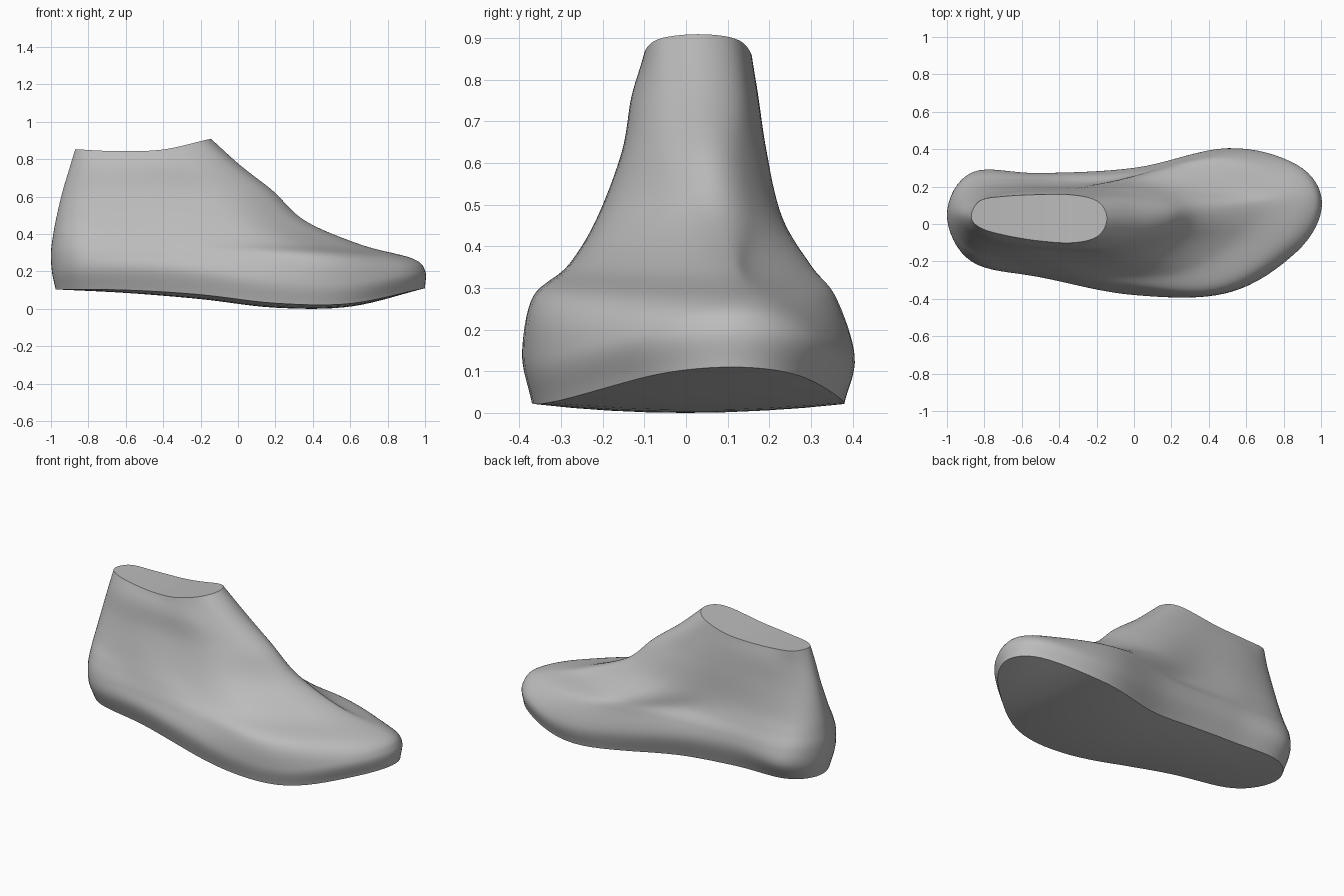
import bpy
import bmesh
import math
from mathutils import Vector

if "Cube" in bpy.data.objects:
    bpy.data.objects.remove(bpy.data.objects["Cube"], do_unlink=True)

AROUND = 96      # points around each outline
STEPS = 8        # rows between two outlines
ACROSS = 8       # strips across the sole and the top


def spline(values, t, closed=False):
    """Catmull-Rom through evenly spaced values; t counts in values."""
    n = len(values)
    i = math.floor(t) if closed else max(0, min(math.floor(t), n - 2))
    f = t - i

    def pick(k):
        if closed:
            return values[k % n]
        if k < 0:
            return values[0] * 2 - values[1]
        if k >= n:
            return values[-1] * 2 - values[-2]
        return values[k]

    a, b, c, d = (pick(i + k) for k in (-1, 0, 1, 2))
    return b + (c - a) * (f / 2) + (a * 2 - b * 5 + c * 4 - d) * (f * f / 2) \
        + ((b - c) * 3 + d - a) * (f * f * f / 2)


def sole_height(x):
    return spline([.105, .085, .052, .006, .012, .11], (x + 1) / .4)


def top_height(x):
    return spline([.855, .843, .852, .908], (x + .9) / .25)


def outline(back, front, height, right, left):
    """Closed loop from heel along the right side to the toe and back.
    back and front are (x, y); right and left list y from heel to toe."""
    ys = [back[1], *right, front[1], *reversed(left)]
    middle, half = (back[0] + front[0]) / 2, (front[0] - back[0]) / 2
    loop = []
    for k in range(AROUND):
        angle = 2 * math.pi * k / AROUND
        x = middle - half * math.cos(angle)
        y = spline(ys, k * len(ys) / AROUND, closed=True)
        loop.append(Vector((x, y, height(x, angle))))
    return loop


def slope(heel, toe):
    """Height that runs evenly from the heel to the toe of an outline."""
    return lambda x, angle: heel + (toe - heel) * (1 - math.cos(angle)) / 2


def sole_lift(angle):
    return .025 * math.sin(angle) ** 2


# Outlines from the sole edge up to the top edge
outlines = [
    outline((-.975, .05), (1, .11), lambda x, a: sole_height(x) + sole_lift(a),
            [-.165, -.25, -.355, -.345, -.12], [.225, .235, .265, .38, .295]),
    outline((-.995, .05), (1, .11),
            lambda x, a: sole_height(x) + .095 + 2 * sole_lift(a),
            [-.2, -.285, -.38, -.368, -.15], [.275, .27, .3, .405, .315]),
    outline((-1, .05), (.93, .11), slope(.3, .27),
            [-.195, -.265, -.34, -.35, -.12], [.26, .265, .275, .36, .245]),
    outline((-.99, .05), (.66, .1), slope(.385, .342),
            [-.16, -.225, -.275, -.25, -.06], [.215, .235, .225, .3, .165]),
    outline((-.975, .05), (.36, .07), slope(.47, .47),
            [-.11, -.18, -.21, -.195, -.06], [.175, .205, .2, .23, .16]),
    outline((-.94, .05), (.185, .05), slope(.62, .632),
            [-.065, -.13, -.15, -.145, -.06], [.14, .18, .187, .19, .135]),
    outline((-.9, .045), (.015, .035), slope(.755, .765),
            [-.045, -.1, -.125, -.125, -.065], [.125, .165, .173, .168, .13]),
    outline((-.87, .04), (-.145, .03), lambda x, a: top_height(x),
            [-.02, -.06, -.09, -.1, -.065], [.125, .148, .157, .155, .12]),
]

bm = bmesh.new()

# Side wall lofted through the outlines
rows = []
for r in range((len(outlines) - 1) * STEPS + 1):
    rows.append([bm.verts.new(spline([o[k] for o in outlines], r / STEPS))
                 for k in range(AROUND)])
for low, high in zip(rows, rows[1:]):
    for k in range(AROUND):
        n = (k + 1) % AROUND
        bm.faces.new((low[k], low[n], high[n], high[k]))


def cap(loop, bulge):
    """Close a loop with strips between matching right and left points."""
    half = AROUND // 2
    heel, toe = loop[0], loop[half]
    lines = []
    for k in range(1, half):
        a, b = loop[k], loop[-k]
        line = [a]
        for j in range(1, ACROSS):
            t = j / ACROSS
            p = a.co.lerp(b.co, t)
            p.z -= bulge(2 * math.pi * k / AROUND) * (1 - (2 * t - 1) ** 2)
            line.append(bm.verts.new(p))
        lines.append(line + [b])
    for one, two in zip(lines, lines[1:]):
        for j in range(ACROSS):
            bm.faces.new((one[j], one[j + 1], two[j + 1], two[j]))
    for j in range(ACROSS):
        bm.faces.new((heel, lines[0][j + 1], lines[0][j]))
        bm.faces.new((toe, lines[-1][j], lines[-1][j + 1]))


# Gently bulging sole and flat top
cap(rows[0], sole_lift)
cap(rows[-1], lambda angle: 0)

bmesh.ops.recalc_face_normals(bm, faces=bm.faces)
mesh = bpy.data.meshes.new("shoe_last")
bm.to_mesh(mesh)
bm.free()
last = bpy.data.objects.new("shoe_last", mesh)
bpy.context.collection.objects.link(last)

# Single grey material
grey = bpy.data.materials.new("plain grey")
grey.use_nodes = True
colour = (.5, .5, .5, 1)
grey.diffuse_color = colour
grey.node_tree.nodes["Principled BSDF"].inputs["Base Color"].default_value = colour
mesh.materials.append(grey)

bpy.ops.object.select_all(action='DESELECT')
last.select_set(True)
bpy.context.view_layer.objects.active = last
bpy.ops.object.shade_smooth_by_angle(angle=math.radians(40))
